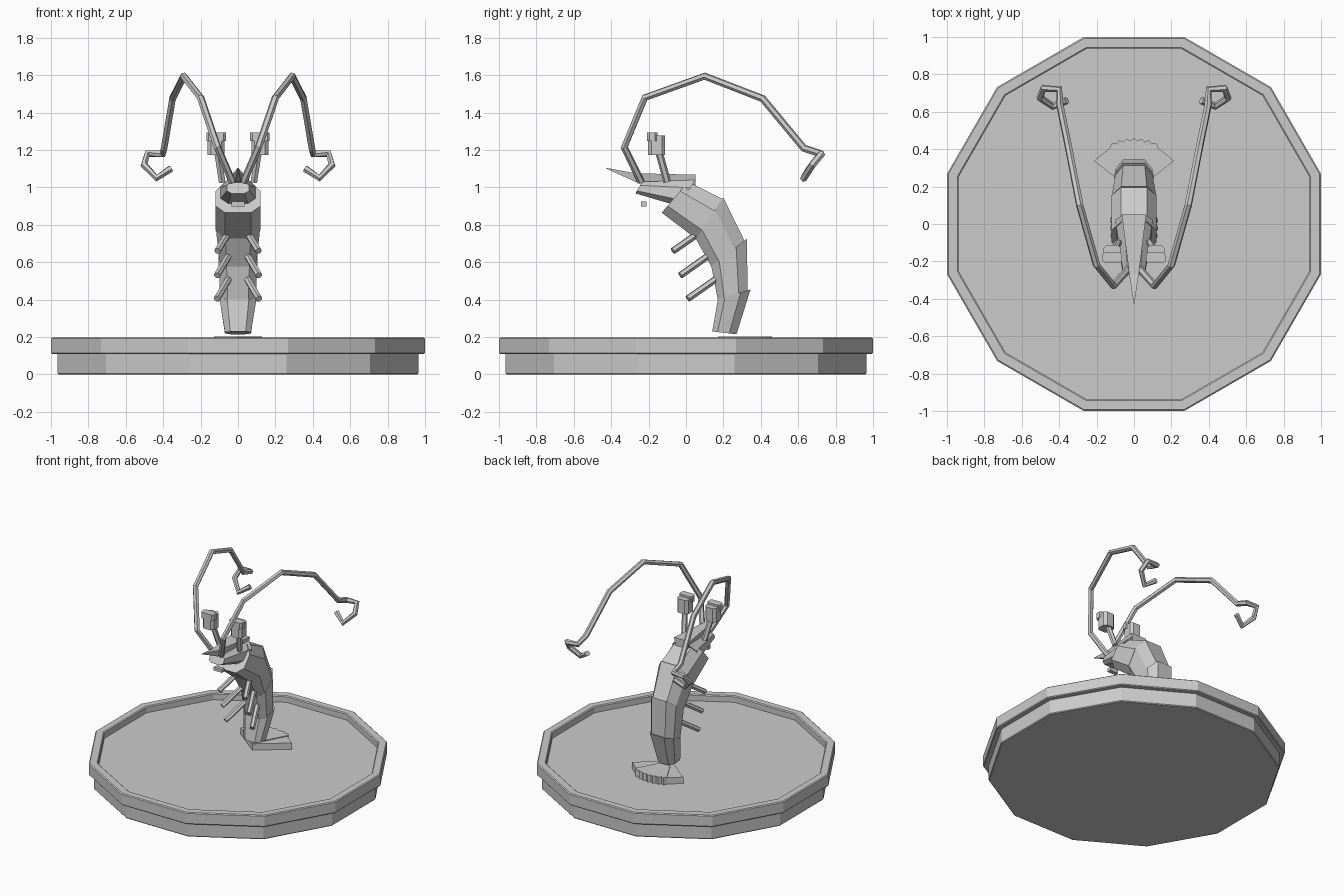
import bpy, bmesh
from math import sin, cos, pi, radians
from mathutils import Vector

cube = bpy.data.objects.get("Cube")
if cube:
    bpy.data.objects.remove(cube)

GREY = (0.6, 0.6, 0.6, 1)
mat = bpy.data.materials.new("plain grey")
mat.use_nodes = True
mat.diffuse_color = GREY
mat.node_tree.nodes["Principled BSDF"].inputs["Base Color"].default_value = GREY


def add_object(name, data):
    obj = bpy.data.objects.new(name, data)
    data.materials.append(mat)
    bpy.context.collection.objects.link(obj)
    return obj


def loft(name, rings):
    """Skin a row of equal-sized rings and cap both ends."""
    bm = bmesh.new()
    rows = [[bm.verts.new(p) for p in ring] for ring in rings]
    n = len(rows[0])
    for a, b in zip(rows, rows[1:]):
        for i in range(n):
            j = (i + 1) % n
            bm.faces.new((a[i], a[j], b[j], b[i]))
    bm.faces.new(rows[0])
    bm.faces.new(rows[-1])
    bmesh.ops.recalc_face_normals(bm, faces=bm.faces)
    mesh = bpy.data.meshes.new(name)
    bm.to_mesh(mesh)
    bm.free()
    return add_object(name, mesh)


def shell_ring(belly, back, w):
    """Chamfered ring spanning two side-profile points (y, z), half width w."""
    a, b = Vector((0, *belly)), Vector((0, *back))
    half = [(0, 0.58), (0.22, 1), (0.7, 1), (1, 0.58)]
    right = [a.lerp(b, t) + Vector((w * k, 0, 0)) for t, k in half]
    left = [Vector((-p.x, p.y, p.z)) for p in reversed(right)]
    return right + left


def tube(name, points, radius):
    """Six-sided rod along a path."""
    curve = bpy.data.curves.new(name, "CURVE")
    curve.dimensions = "3D"
    curve.bevel_depth = radius
    curve.bevel_resolution = 1
    curve.use_fill_caps = True
    line = curve.splines.new("POLY")
    line.points.add(len(points) - 1)
    for p, co in zip(line.points, points):
        p.co = (*co, 1)
    line.use_smooth = False
    return add_object(name, curve)


def box(name, centre, size, bevel=0.0):
    bm = bmesh.new()
    bmesh.ops.create_cube(bm, size=1)
    bmesh.ops.scale(bm, vec=size, verts=bm.verts)
    bmesh.ops.translate(bm, vec=centre, verts=bm.verts)
    if bevel:
        upright = [e for e in bm.edges if abs(e.verts[0].co.z - e.verts[1].co.z) > 0.01]
        bmesh.ops.bevel(bm, geom=upright, offset=bevel, segments=1, affect="EDGES")
    mesh = bpy.data.meshes.new(name)
    bm.to_mesh(mesh)
    bm.free()
    return add_object(name, mesh)


# Twelve-sided display base with a raised rim, sized by its flat sides
def base_ring(apothem, z):
    r = apothem / cos(pi / 12)
    turns = [pi / 12 + i * pi / 6 for i in range(12)]
    return [(r * cos(t), r * sin(t), z) for t in turns]


profile = [(0.96, 0), (0.965, 0.006), (0.965, 0.11), (0.995, 0.11), (1, 0.116),
           (1, 0.192), (0.993, 0.198), (0.945, 0.198), (0.938, 0.192), (0.938, 0.15)]
loft("display_base", [base_ring(*p) for p in profile])

# Tail fan: two plain side blades and a scalloped middle one
APEX = Vector((0, 0.17))


def blade(name, start, end, steps, radius, scallop, top):
    outline = [APEX]
    for i in range(steps + 1):
        t = radians(start + (end - start) * i / steps)
        r = radius + (scallop if i % 2 else 0)
        outline.append(APEX + Vector((cos(t), sin(t))) * r)
    loft(name, [[(p.x, p.y, z) for p in outline] for z in (0.15, top)])


blade("left_fan_blade", 38, 64, 1, 0.272, 0, 0.198)
blade("right_fan_blade", 116, 142, 1, 0.272, 0, 0.198)
blade("middle_fan_blade", 62, 118, 14, 0.275, 0.014, 0.204)

# Curved, overlapping shell segments: (belly, back, half width) at each end
segments = {
    "tail_segment": [((0.14, 0.23), (0.27, 0.215), 0.07), ((0.17, 0.4), (0.345, 0.455), 0.1)],
    "lower_segment": [((0.17, 0.4), (0.33, 0.44), 0.095), ((0.135, 0.58), (0.325, 0.725), 0.105)],
    "upper_segment": [((0.137, 0.575), (0.315, 0.71), 0.1), ((0.05, 0.73), (0.2, 0.945), 0.118)],
    "carapace": [((0.055, 0.725), (0.197, 0.938), 0.12), ((-0.13, 0.865), (0.01, 1.03), 0.12)],
    "head": [((-0.04, 0.9), (0.05, 1.04), 0.1), ((-0.27, 0.968), (-0.235, 1.03), 0.06)],
}
for name, ends in segments.items():
    loft(name, [shell_ring(*e) for e in ends])


# Pointed beak plate over the head
def beak_ring(y, low, high, w):
    return [(-w, y, high), (w, y, high), (w * 0.7, y, low), (-w * 0.7, y, low)]


loft("beak", [beak_ring(0.05, 0.99, 1.068, 0.065),
              beak_ring(-0.27, 1.03, 1.076, 0.025),
              beak_ring(-0.425, 1.1, 1.104, 0.002)])
box("mouth", (0, -0.225, 0.912), (0.07, 0.03, 0.026))

# Paired parts
antenna = [(0.03, -0.24, 1.03), (0.11, -0.33, 1.215), (0.2, -0.22, 1.48),
           (0.29, 0.1, 1.595), (0.35, 0.41, 1.475), (0.395, 0.63, 1.21),
           (0.4, 0.72, 1.18), (0.485, 0.725, 1.18), (0.502, 0.675, 1.12),
           (0.435, 0.63, 1.05), (0.36, 0.66, 1.1)]
legs = [((0.055, 0.06, 0.75), (0.11, -0.07, 0.66)),
        ((0.05, 0.12, 0.635), (0.112, -0.03, 0.53)),
        ((0.05, 0.16, 0.51), (0.112, 0.01, 0.405))]
for side, s in (("left", 1), ("right", -1)):
    def flip(points):
        return [(s * x, y, z) for x, y, z in points]

    tube(side + "_antenna", flip(antenna), 0.02)
    for i, leg in enumerate(legs, 1):
        tube(f"{side}_leg_{i}", flip(leg), 0.019)
    tube(side + "_eye_stalk", flip([(0.085, -0.1, 1.03), (0.11, -0.145, 1.19)]), 0.02)
    box(side + "_eye", (s * 0.117, -0.157, 1.225), (0.092, 0.092, 0.105), 0.018)
    box(side + "_eye_cap", (s * 0.117, -0.18, 1.27), (0.105, 0.055, 0.045), 0.012)
